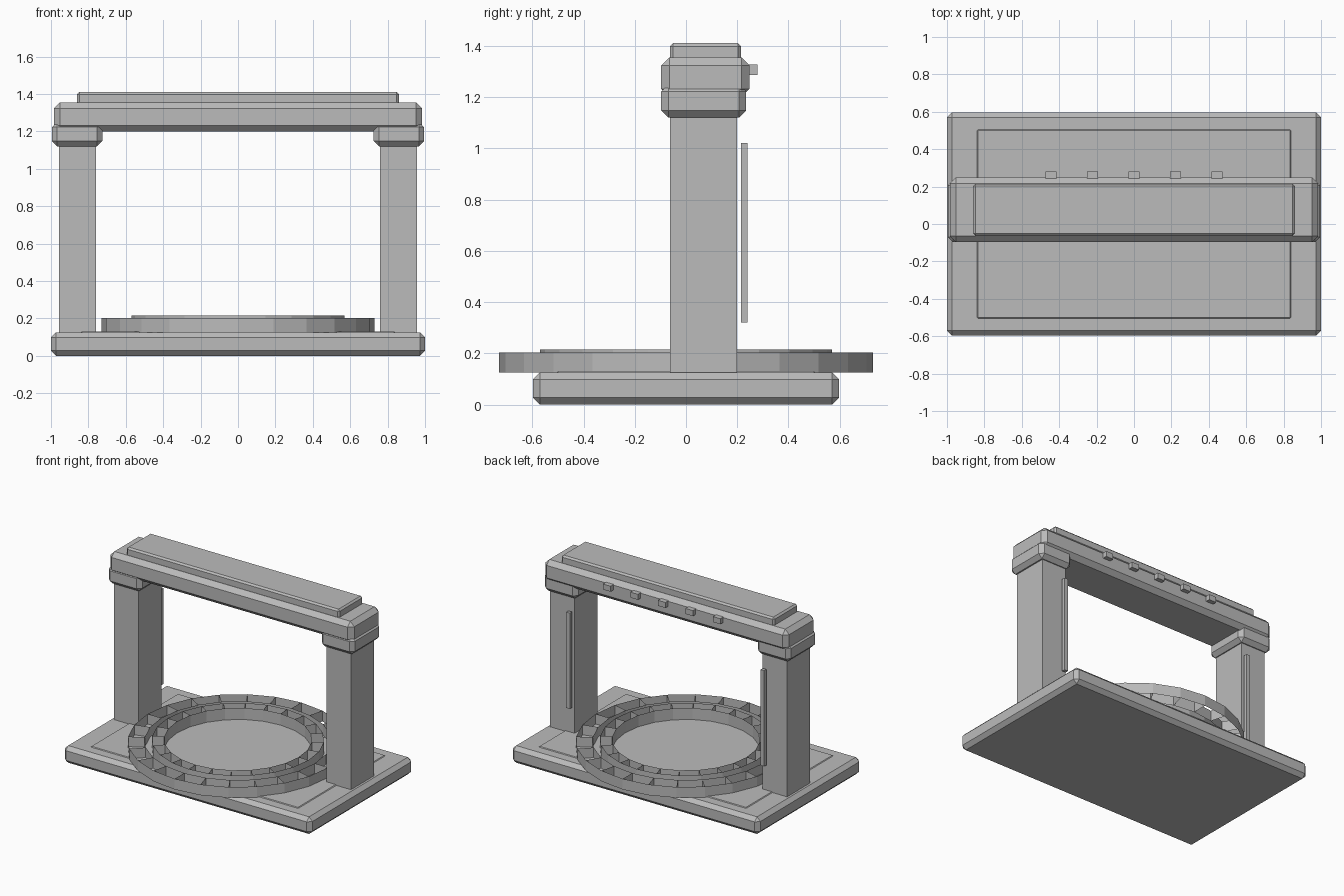
import bpy
import bmesh
from math import cos, sin, tau

if "Cube" in bpy.data.objects:
    bpy.data.objects.remove(bpy.data.objects["Cube"], do_unlink=True)

STONE = (0.5, 0.5, 0.5, 1.0)
stone = bpy.data.materials.new("grey stone")
stone.use_nodes = True
stone.diffuse_color = STONE
stone.node_tree.nodes["Principled BSDF"].inputs["Base Color"].default_value = STONE


def add_object(name, bm):
    mesh = bpy.data.meshes.new(name)
    bm.to_mesh(mesh)
    bm.free()
    mesh.materials.append(stone)
    obj = bpy.data.objects.new(name, mesh)
    bpy.context.collection.objects.link(obj)
    return obj


def block(name, xs, ys, zs, chamfer=0.0):
    """Box spanning the given ranges, with optional chamfered edges."""
    bm = bmesh.new()
    bmesh.ops.create_cube(bm, size=1.0)
    for v in bm.verts:
        v.co = [lo + (c + 0.5) * (hi - lo) for c, (lo, hi) in zip(v.co, (xs, ys, zs))]
    if chamfer:
        bmesh.ops.bevel(bm, geom=bm.edges[:], offset=chamfer, segments=1,
                        affect='EDGES', profile=0.5)
    return add_object(name, bm)


def cell_ring(name, inner, outer, bottom, top, sides=24):
    """Two open round walls joined by radial partitions."""
    bm = bmesh.new()
    posts = []
    for i in range(sides):
        a = tau * i / sides
        posts.append([[bm.verts.new((r * cos(a), r * sin(a), z)) for z in (bottom, top)]
                      for r in (inner, outer)])
    for i, (p_in, p_out) in enumerate(posts):
        q_in, q_out = posts[(i + 1) % sides]
        bm.faces.new((p_out[0], q_out[0], q_out[1], p_out[1]))
        bm.faces.new((q_in[0], p_in[0], p_in[1], q_in[1]))
        bm.faces.new((p_in[0], p_out[0], p_out[1], p_in[1]))
    return add_object(name, bm)


# Base and its raised inlay
block("base", (-1, 1), (-0.597, 0.597), (0, 0.125), 0.027)
block("base_inlay", (-0.84, 0.84), (-0.505, 0.505), (0.105, 0.13), 0.006)

# Concentric rings on the base
cell_ring("outer_ring", 0.62, 0.73, 0.125, 0.203)
cell_ring("inner_ring", 0.49, 0.57, 0.125, 0.214)

# Pillars with capitals and rear strips
for side, s in (("right", -1), ("left", 1)):
    def span(lo, hi):
        return tuple(sorted((s * lo, s * hi)))
    block(side + "_pillar", span(0.76, 0.957), (-0.063, 0.2), (0.11, 1.14))
    block(side + "_capital", span(0.725, 0.995), (-0.097, 0.235), (1.12, 1.25), 0.028)
    block(side + "_rear_strip", span(0.77, 0.80), (0.215, 0.24), (0.32, 1.02))

# Lintel and top slab
block("lintel", (-0.985, 0.985), (-0.097, 0.248), (1.2, 1.355), 0.032)
block("top_slab", (-0.86, 0.86), (-0.063, 0.215), (1.335, 1.41), 0.012)

# Row of small pegs behind the lintel
for i in range(5):
    x = (i - 2) * 0.222
    block(f"peg_{i + 1}", (x - 0.03, x + 0.03), (0.235, 0.28), (1.287, 1.327))
